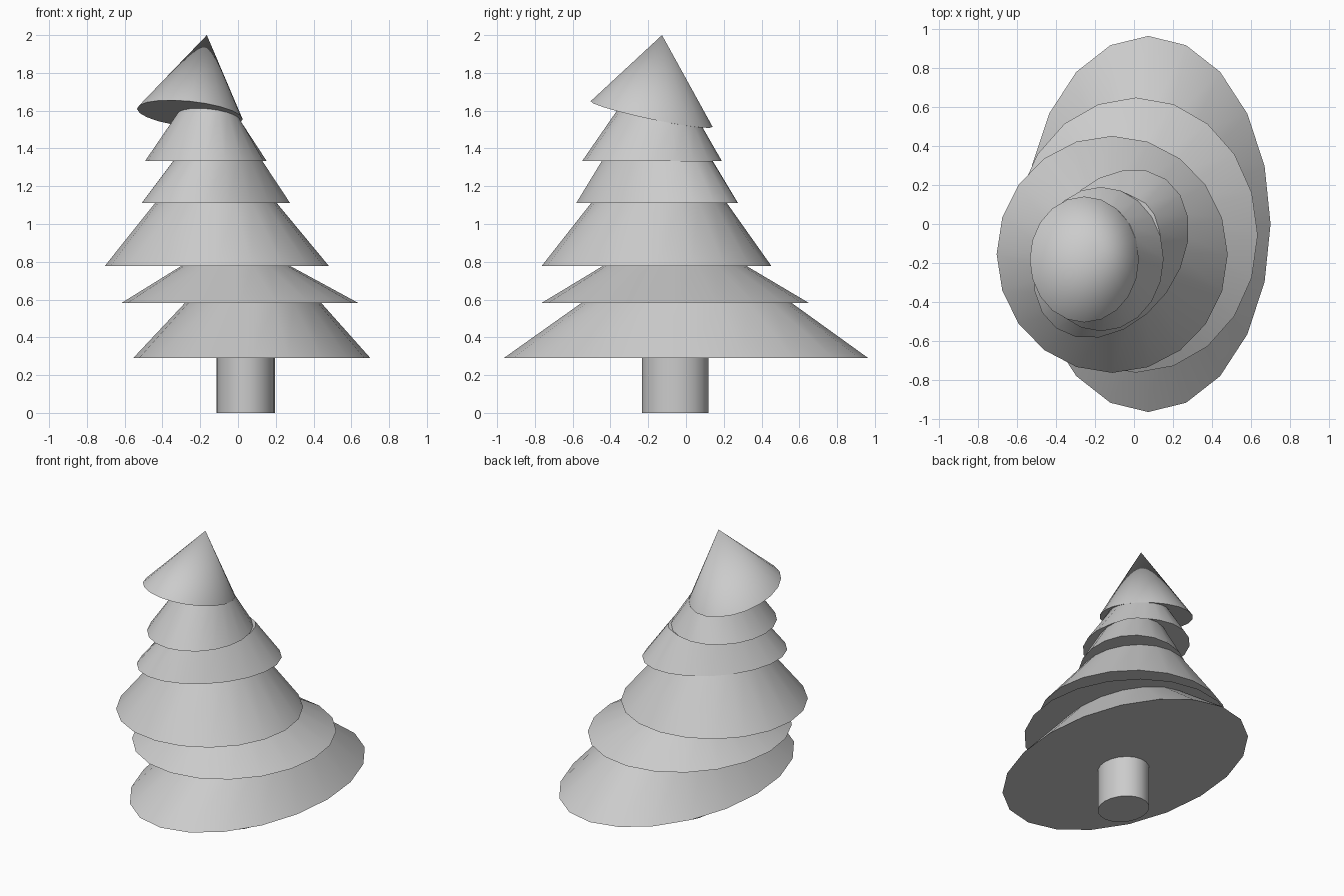
import bpy, bmesh, math
from mathutils import Matrix, Vector

if "Cube" in bpy.data.objects:
    bpy.data.objects.remove(bpy.data.objects["Cube"])

SIDES = 20


def ring(bm, cx, cy, z, a, b, turn=0, tilt=(0, 0)):
    """Ring of vertices: ellipse with radii a, b, axes turned, plane tilted."""
    r = Matrix.Rotation(math.radians(turn), 2)
    m = r @ Matrix(((a, 0), (0, b))) @ r.transposed()
    verts = []
    for i in range(SIDES):
        t = 2 * math.pi * i / SIDES
        p = m @ Vector((math.cos(t), math.sin(t)))
        verts.append(bm.verts.new((cx + p.x, cy + p.y,
                                   z + tilt[0] * p.x + tilt[1] * p.y)))
    return verts


def loft(name, rings, apex=None):
    """Skin a stack of rings, capped below, closed by a cap or a point on top."""
    bm = bmesh.new()
    loops = [ring(bm, *r) for r in rings]
    bm.faces.new(loops[0][::-1])
    for lo, hi in zip(loops, loops[1:]):
        for i in range(SIDES):
            j = (i + 1) % SIDES
            bm.faces.new((lo[i], lo[j], hi[j], hi[i]))
    if apex:
        tip = bm.verts.new(apex)
        for i in range(SIDES):
            bm.faces.new((loops[-1][i], loops[-1][(i + 1) % SIDES], tip))
    else:
        bm.faces.new(loops[-1])
    bmesh.ops.recalc_face_normals(bm, faces=bm.faces)
    mesh = bpy.data.meshes.new(name)
    bm.to_mesh(mesh)
    bm.free()
    ob = bpy.data.objects.new(name, mesh)
    bpy.context.collection.objects.link(ob)
    bpy.ops.object.select_all(action='DESELECT')
    ob.select_set(True)
    bpy.context.view_layer.objects.active = ob
    bpy.ops.object.shade_smooth_by_angle(angle=math.radians(40))
    return ob


# Trunk
loft("trunk", [(0.04, -0.057, 0, 0.155, 0.177),
               (0.04, -0.057, 0.29, 0.155, 0.177)])

# Foliage: wide lower rim and narrow upper rim of each tier
TILT = (-0.1, -0.21)
loft("foliage", [
    (0.073, 0.0, 0.29, 0.628, 0.965),
    (0.08, 0.003, 0.583, 0.36, 0.555),
    (0.01, -0.057, 0.583, 0.625, 0.706),
    (-0.012, -0.06, 0.778, 0.288, 0.38),
    (-0.112, -0.156, 0.778, 0.593, 0.608, 3),
    (-0.117, -0.143, 1.11, 0.323, 0.36),
    (-0.117, -0.153, 1.11, 0.475, 0.347, 53),
    (-0.107, -0.152, 1.333, 0.31, 0.22, 65),
    (-0.17, -0.18, 1.333, 0.322, 0.37),
    (-0.155, -0.137, 1.563, 0.168, 0.222, 0, TILT),
    (-0.255, -0.182, 1.582, 0.28, 0.323, 0, TILT),
], apex=(-0.165, -0.127, 2.0))
